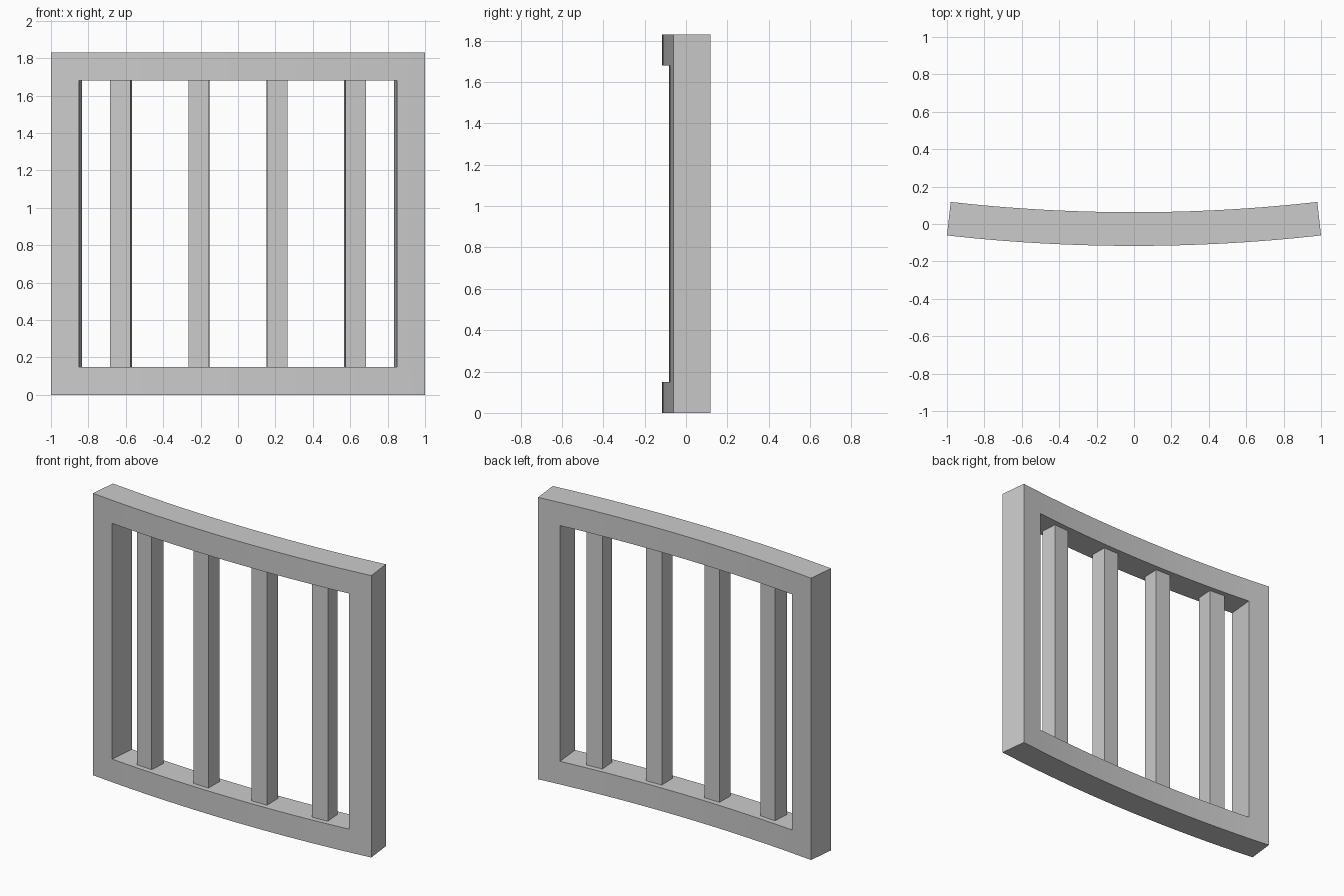
import bpy, bmesh, math
from mathutils import Matrix

if "Cube" in bpy.data.objects:
    bpy.data.objects.remove(bpy.data.objects["Cube"])

R_FRONT, R_BACK = 9.0, 8.82          # bend radii of front and back surfaces
YC = -0.117 + R_FRONT                # bend centre on the y axis
HEIGHT, RAIL = 1.83, 0.15
A_END = math.asin(1.0 / R_FRONT)     # outer end of the stiles
A_IN = math.asin(0.85 / R_FRONT)     # inner edge of the stiles

grey = bpy.data.materials.new("grey")
grey.diffuse_color = (0.6, 0.6, 0.6, 1)
grey.use_nodes = True
grey.node_tree.nodes["Principled BSDF"].inputs["Base Color"].default_value = grey.diffuse_color


def on_arc(a, r, z):
    return (r * math.sin(a), YC - r * math.cos(a), z)


def make_object(name, bm):
    bmesh.ops.recalc_face_normals(bm, faces=bm.faces)
    me = bpy.data.meshes.new(name)
    bm.to_mesh(me)
    bm.free()
    me.materials.append(grey)
    ob = bpy.data.objects.new(name, me)
    bpy.context.collection.objects.link(ob)
    return ob


# Curved frame: front sheet with an opening, extruded towards the bend centre
N = 20
angles = [-A_END] + [-A_IN + 2 * A_IN * i / N for i in range(N + 1)] + [A_END]
levels = [0, RAIL, HEIGHT - RAIL, HEIGHT]
bm = bmesh.new()
grid = [[bm.verts.new(on_arc(a, R_FRONT, z)) for z in levels] for a in angles]
for i in range(len(angles) - 1):
    for j in range(3):
        if j == 1 and 0 < i < len(angles) - 2:
            continue
        bm.faces.new((grid[i][j], grid[i + 1][j], grid[i + 1][j + 1], grid[i][j + 1]))
bm.verts.ensure_lookup_table()
loose = [v for v in bm.verts if not v.link_faces]
bmesh.ops.delete(bm, geom=loose, context='VERTS')
ext = bmesh.ops.extrude_face_region(bm, geom=bm.faces[:], use_keep_orig=True)
for v in [g for g in ext["geom"] if isinstance(g, bmesh.types.BMVert)]:
    v.co.x *= R_BACK / R_FRONT
    v.co.y = YC + (v.co.y - YC) * R_BACK / R_FRONT
frame = make_object("curved_frame", bm)
bpy.context.view_layer.objects.active = frame
frame.select_set(True)
bpy.ops.object.shade_smooth_by_angle(angle=math.radians(30))

# Upright bars, square, centred in the frame depth and turned with the bend
R_MID = (R_FRONT + R_BACK) / 2
for k in range(4):
    a = (k - 1.5) * 0.0469
    bm = bmesh.new()
    bmesh.ops.create_cube(bm, size=1, matrix=Matrix.Diagonal((0.11, 0.112, HEIGHT - 2 * RAIL + 0.01, 1)))
    bar = make_object(f"bar_{k + 1}", bm)
    bar.location = on_arc(a, R_MID, HEIGHT / 2)
    bar.rotation_euler.z = a
